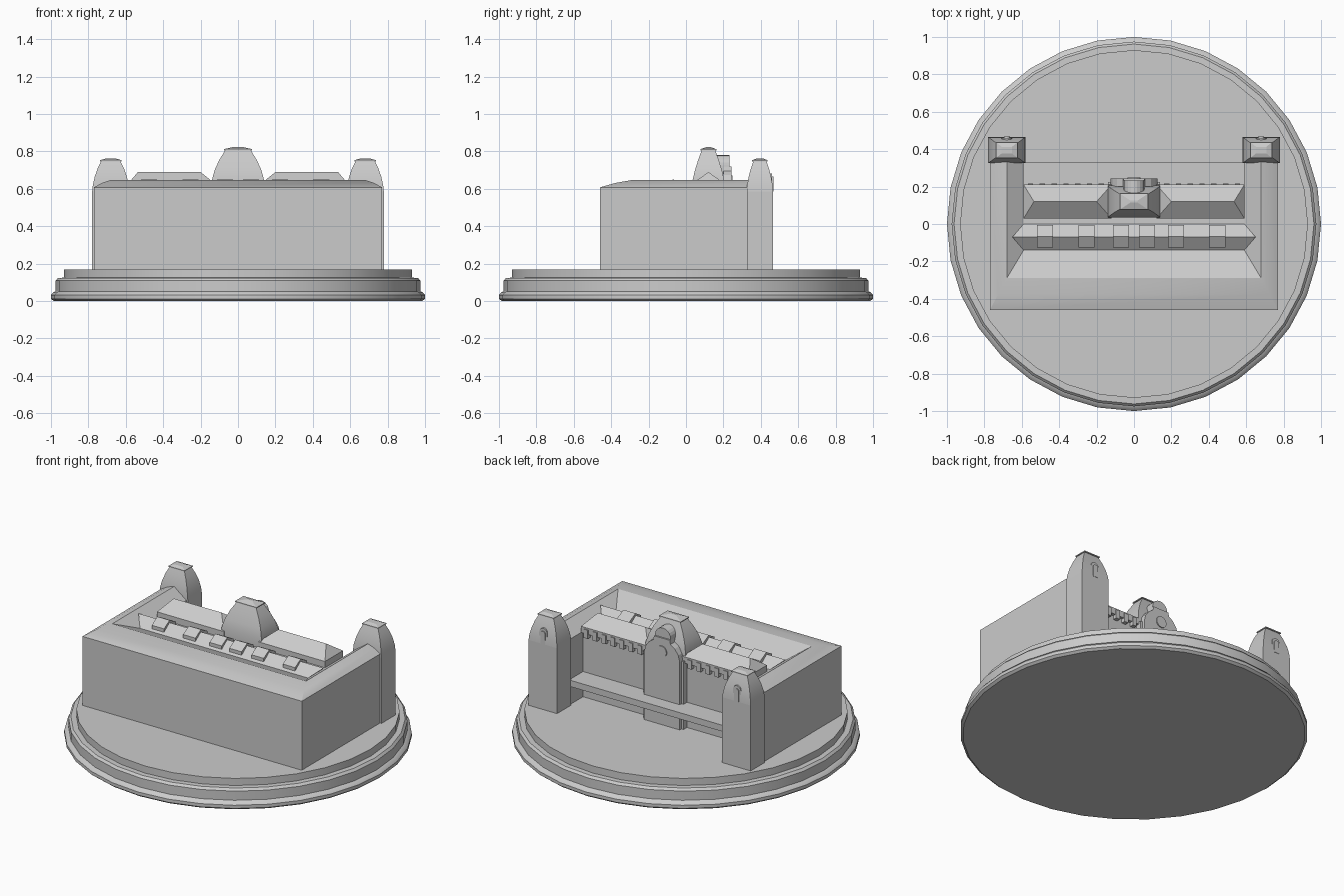
import bpy, bmesh, math

if "Cube" in bpy.data.objects:
    bpy.data.objects.remove(bpy.data.objects["Cube"])

def finish(name, bm, smooth=None):
    bmesh.ops.recalc_face_normals(bm, faces=bm.faces[:])
    me = bpy.data.meshes.new(name)
    bm.to_mesh(me)
    bm.free()
    ob = bpy.data.objects.new(name, me)
    bpy.context.collection.objects.link(ob)
    if smooth:
        bpy.ops.object.select_all(action='DESELECT')
        ob.select_set(True)
        bpy.context.view_layer.objects.active = ob
        bpy.ops.object.shade_smooth_by_angle(angle=math.radians(smooth))
    return ob

def loft(name, rings, smooth=None):
    """Join closed rings of points and cap both ends."""
    bm = bmesh.new()
    vs = [[bm.verts.new(p) for p in r] for r in rings]
    n = len(vs[0])
    for a, b in zip(vs, vs[1:]):
        for i in range(n):
            j = (i + 1) % n
            bm.faces.new((a[i], a[j], b[j], b[i]))
    bm.faces.new(vs[0])
    bm.faces.new(vs[-1])
    return finish(name, bm, smooth)

def box(name, x0, x1, y0, y1, z0, z1):
    ring = [(x0, y0), (x1, y0), (x1, y1), (x0, y1)]
    return loft(name, [[(x, y, z) for x, y in ring] for z in (z0, z1)])

def stack(name, cx, cy, levels, smooth=None):
    """Rectangular rings given as (half width, half depth, height)."""
    sq = [(-1, -1), (1, -1), (1, 1), (-1, 1)]
    return loft(name, [[(cx + a * hx, cy + b * hy, z) for a, b in sq]
                       for hx, hy, z in levels], smooth)

def panel(name, prof, y0, y1):
    """Extrude an x-z outline along y."""
    return loft(name, [[(x, y, z) for x, z in prof] for y in (y0, y1)])

def arch(cx, cz, r, foot, n=10):
    top = [(cx + r * math.cos(math.pi * i / n), cz + r * math.sin(math.pi * i / n))
           for i in range(n + 1)]
    return top + [(cx - r, foot), (cx + r, foot)]

def hip(name, x0, x1, y0, y1, z0, r0, r1, z1):
    """Ridged roof; r0, r1 are the ridge ends."""
    bm = bmesh.new()
    ym = (y0 + y1) / 2
    a, b, c, d, e, f = [bm.verts.new(p) for p in (
        (x0, y0, z0), (x1, y0, z0), (x1, y1, z0), (x0, y1, z0), (r0, ym, z1), (r1, ym, z1))]
    for q in ((a, b, f, e), (c, d, e, f), (a, e, d), (b, c, f), (a, d, c, b)):
        bm.faces.new(q)
    return finish(name, bm)

# Round stepped base
N = 32
prof = [(.985, 0), (1, .012), (1, .032), (.988, .046), (.975, .052), (.975, .11),
        (.962, .124), (.93, .125), (.93, .17)]
loft("base", [[(r * math.cos(2 * math.pi * i / N), r * math.sin(2 * math.pi * i / N), z)
               for i in range(N)] for r, z in prof], 35)

# Walls: main block and two side wings
box("main_block", -.59, .59, -.455, .19, .165, .585)
box("front_block", -.77, .77, -.46, -.14, .165, .585)
for s in (-1, 1):
    box("side_wing", min(s * .59, s * .77), max(s * .59, s * .77), -.14, .335, .165, .585)

# U-shaped roof over the front and wings
bm = bmesh.new()
rows = []
for x, y, z in ((.77, -.46, .585), (.77, -.46, .608), (.726, -.375, .632), (.68, -.29, .647),
                (.59, -.14, .585)):
    rows.append([bm.verts.new(p) for p in ((-x, .335, z), (-x, y, z), (x, y, z), (x, .335, z))])
for a, b in zip(rows, rows[1:]):
    for i in range(3):
        bm.faces.new((a[i], a[i + 1], b[i + 1], b[i]))
for k in (0, 3):
    bm.faces.new([r[k] for r in rows])
finish("outer_roof", bm, 25)

# Middle roof with dormers
hip("middle_roof", -.59, .59, -.14, .0, .585, -.65, .65, .637)
for x in (-.475, -.255, -.07, .07, .225, .445):
    sec = [(-.125, .59), (-.125, .618), (-.068, .651), (-.005, .618), (-.005, .59)]
    loft("dormer", [[(x + d, y, z) for y, z in sec] for d in (-.043, .043)])

# Rear roofs, corbels under the eaves
for s in (-1, 1):
    xs = sorted((s * .12, s * .59))
    rs = sorted((s * .2, s * .535))
    box("rear_eave", xs[0], xs[1], .03, .21, .585, .625)
    hip("rear_roof", xs[0], xs[1], .03, .21, .625, rs[0], rs[1], .69)
    for i in range(7):
        x = s * (.175 + .063 * i)
        box("corbel", x - .014, x + .014, .185, .216, .56, .615)

# Rear terrace slab between the towers
box("terrace", -.6, .6, .18, .33, .29, .33)

# Corner towers
for s in (-1, 1):
    cx, cy = s * .68, .395
    stack("corner_tower", cx, cy, [(.1, .07, .165), (.1, .07, .585)])
    stack("corner_tower_roof", cx, cy, [(.1, .07, .585), (.096, .068, .62), (.086, .06, .665),
                                        (.07, .048, .71), (.05, .034, .75)], 35)
    stack("corner_tower_cap", cx, cy, [(.057, .042, .747), (.057, .042, .753), (.028, .018, .762)])
    # Arched window hood with a shallow pane
    outer, inner = arch(cx, .655, .028, .575), arch(cx, .65, .016, .585)
    panel("tower_window_hood", outer, .40, .461)
    panel("tower_window_pane", inner, .41, .467)

# Central tower
stack("central_body", 0, .13, [(.14, .095, .165), (.14, .095, .6)])
stack("central_roof", 0, .12, [(.14, .085, .59), (.14, .085, .645), (.125, .072, .70),
                               (.1, .055, .755), (.068, .036, .806)], 35)
stack("central_cap", 0, .12, [(.076, .043, .806), (.076, .043, .812), (.02, .006, .825)])

# Scrolled gable with arched top and round window at the back
half = [(.125, .165), (.125, .6), (.115, .64), (.09, .675), (.06, .695), (.055, .72)]
panel("gable", half + [(-x, z) for x, z in reversed(half)], .20, .242)
panel("gable_arch", arch(0, .725, .055, .68), .12, .232)
ring = [(.036 * math.cos(math.pi * i / 8), .635 + .036 * math.sin(math.pi * i / 8))
        for i in range(16)]
panel("round_window", ring, .23, .248)
